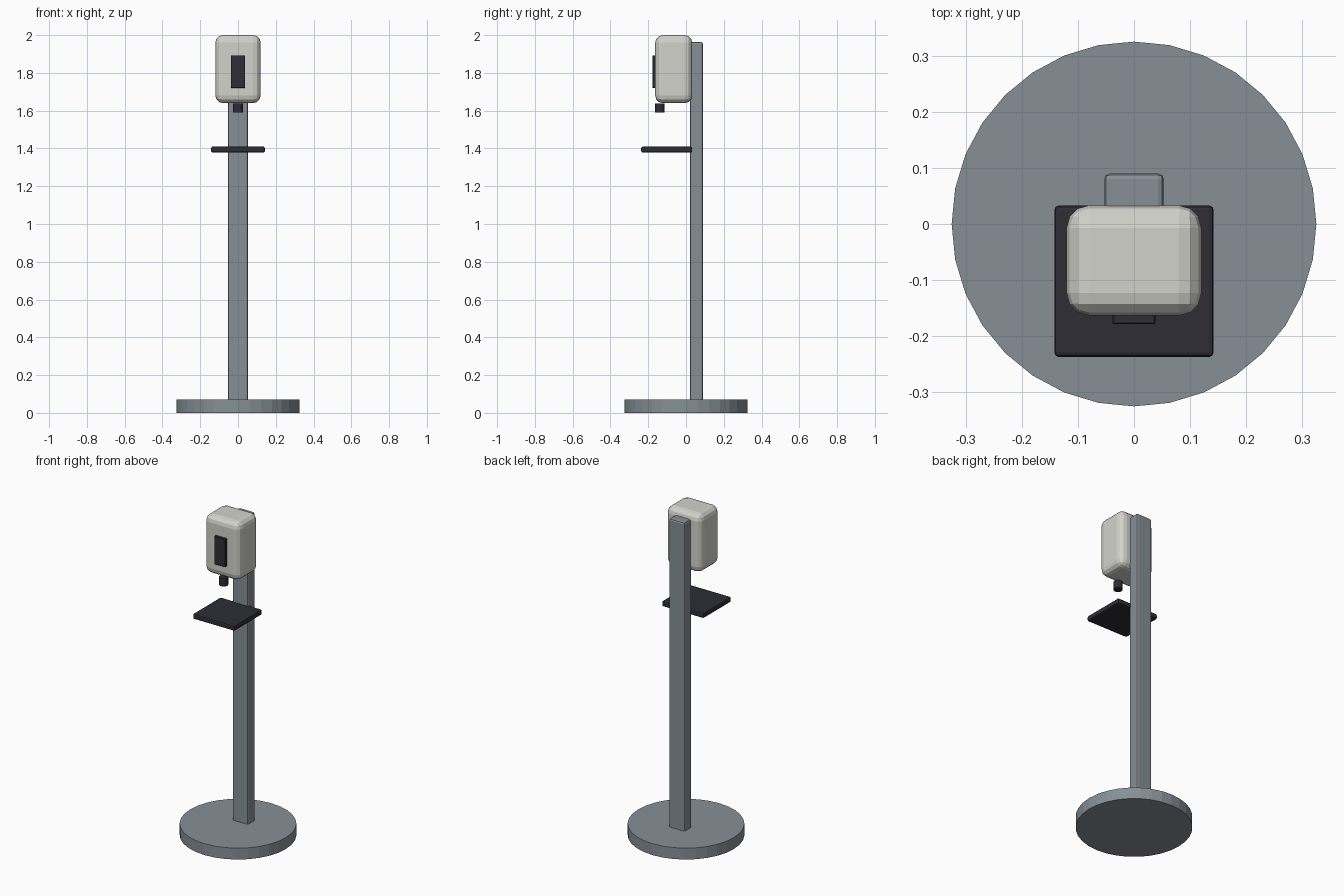
import bpy
import bmesh
from mathutils import Vector

cube = bpy.data.objects.get("Cube")
if cube:
    bpy.data.objects.remove(cube, do_unlink=True)


def material(name, rgb):
    mat = bpy.data.materials.new(name)
    mat.use_nodes = True
    color = (*rgb, 1)
    mat.diffuse_color = color
    mat.node_tree.nodes["Principled BSDF"].inputs["Base Color"].default_value = color
    return mat


grey = material("steel grey", (0.24, 0.28, 0.31))
cream = material("warm white", (0.64, 0.65, 0.59))
dark = material("charcoal", (0.026, 0.026, 0.036))


def finish(name, bm, mat, bevel=0, segments=2):
    mesh = bpy.data.meshes.new(name)
    bm.to_mesh(mesh)
    bm.free()
    mesh.materials.append(mat)
    obj = bpy.data.objects.new(name, mesh)
    bpy.context.collection.objects.link(obj)
    if bevel:
        mod = obj.modifiers.new("rounded edges", "BEVEL")
        mod.width = bevel
        mod.segments = segments
    return obj


def box(name, low, high, mat, bevel=0, segments=2):
    low, high = Vector(low), Vector(high)
    bm = bmesh.new()
    bmesh.ops.create_cube(bm, size=1)
    bmesh.ops.scale(bm, vec=high - low, verts=bm.verts)
    bmesh.ops.translate(bm, vec=(low + high) / 2, verts=bm.verts)
    return finish(name, bm, mat, bevel, segments)


def cylinder(name, radius, y, bottom, top, sides, mat):
    bm = bmesh.new()
    bmesh.ops.create_cone(bm, cap_ends=True, segments=sides, radius1=radius,
                          radius2=radius, depth=top - bottom)
    bmesh.ops.translate(bm, vec=(0, y, (bottom + top) / 2), verts=bm.verts)
    return finish(name, bm, mat)


# Round floor plate and upright
cylinder("base", 0.325, 0, 0, 0.07, 32, grey)
box("post", (-0.053, 0.02, 0.05), (0.053, 0.09, 1.963), grey, 0.01)

# Dispenser housing with its front window and nozzle
box("dispenser_body", (-0.12, -0.163, 1.64), (0.12, 0.033, 2), cream, 0.04, 3)
box("front_window", (-0.038, -0.178, 1.72), (0.038, -0.155, 1.893), dark, 0.002, 1)
cylinder("nozzle", 0.026, -0.139, 1.59, 1.638, 16, dark)

# Drip tray
box("drip_tray", (-0.142, -0.237, 1.378), (0.142, 0.033, 1.41), dark, 0.008)
